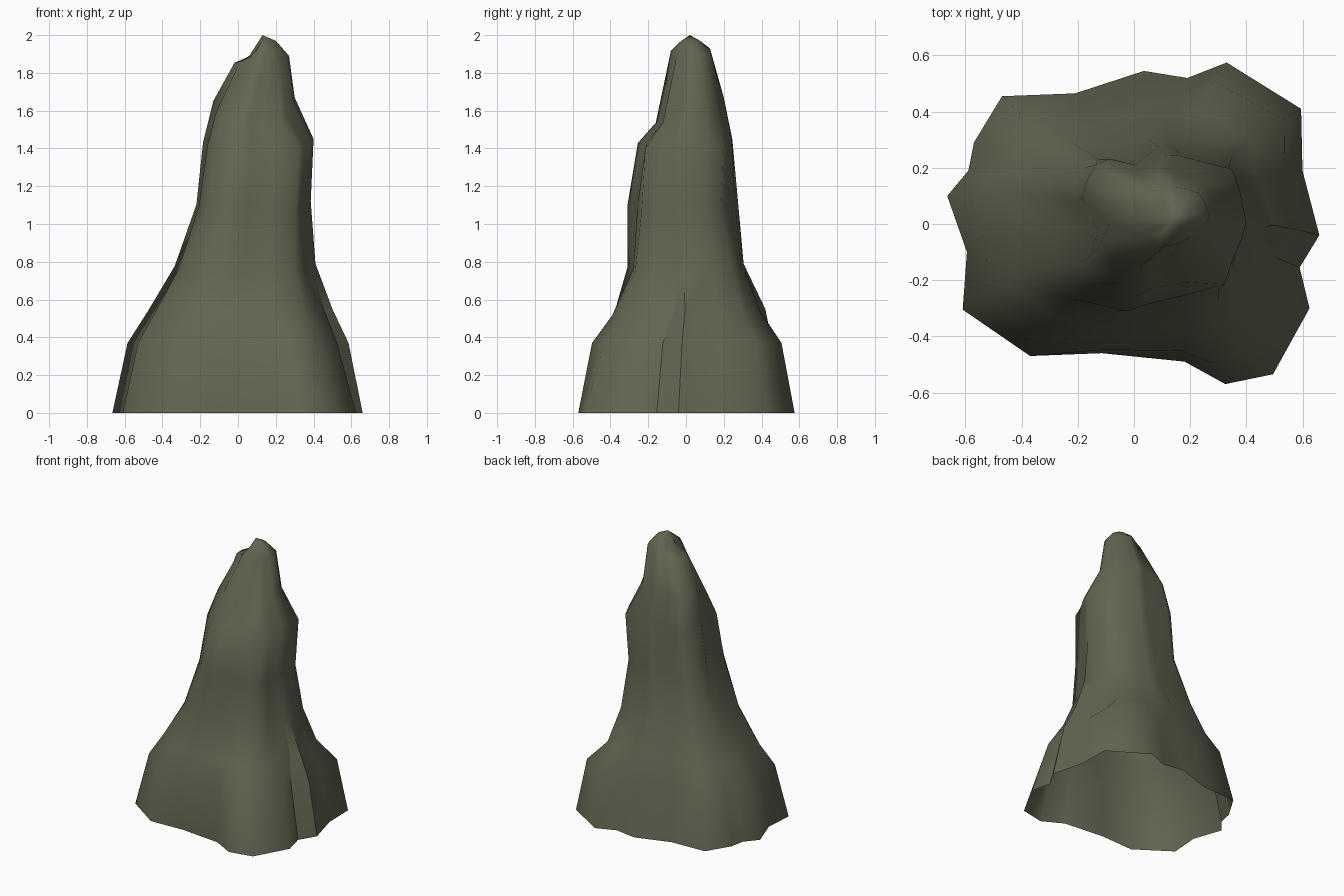
import bpy, bmesh, math

if "Cube" in bpy.data.objects:
    bpy.data.objects.remove(bpy.data.objects["Cube"])

# Footprint of the rock, counter-clockwise from the right
BASE = [(.66, -.04), (.60, .19), (.595, .41), (.33, .575), (.19, .52), (.035, .545),
        (-.21, .465), (-.47, .455), (-.57, .29), (-.59, .19), (-.665, .10), (-.595, -.10),
        (-.61, -.305), (-.37, -.47), (-.115, -.46), (.18, -.49), (.325, -.57),
        (.495, -.535), (.625, -.30), (.59, -.155)]
# Cross-section of the upper column, same order
COLUMN = [(.40, -.02), (.385, .10), (.36, .19), (.24, .225), (.16, .25), (.10, .255),
          (-.02, .21), (-.12, .23), (-.17, .205), (-.195, .15), (-.21, .07), (-.14, -.05),
          (-.16, -.14), (-.09, -.20), (-.01, -.31), (.05, -.305), (.18, -.27),
          (.31, -.24), (.34, -.16), (.38, -.08)]
MID = (.095, -.03)

# Height, blend from footprint to column, and
# reach of the silhouette in eight compass directions (right, back-right, back, ...)
RINGS = [
    (.37, .0, [.585, .64, .505, .565, .585, .56, .50, .59]),
    (.55, .35, [.50, .51, .42, .47, .475, .46, .39, .50]),
    (.79, .7, [.41, .42, .305, .375, .335, .345, .31, .405]),
    (1.12, .9, [.385, .365, .275, .266, .22, .265, .31, .38]),
    (1.45, 1, [.40, .385, .245, .246, .185, .205, .255, .38]),
    (1.67, 1, [.30, .28, .20, .195, .13, .135, .16, .25]),
    (1.93, 1, [.27, .24, .13, .064, .02, .01, .08, .18]),
]
DIRS = [(math.cos(k * math.pi / 4), math.sin(k * math.pi / 4)) for k in range(8)]
PEAK = (.13, .02, 2)


def fit_ring(z, blend, reach):
    """Blend the two sections, then scale to the reach in all eight directions."""
    cx, cy = (reach[0] - reach[4]) / 2, (reach[2] - reach[6]) / 2
    goal = [r - cx * dx - cy * dy for r, (dx, dy) in zip(reach, DIRS)]
    sect = [(bx * .5 * (1 - blend) + (x - MID[0]) * blend, by * .5 * (1 - blend) + (y - MID[1]) * blend)
            for (bx, by), (x, y) in zip(BASE, COLUMN)]
    ang = [math.atan2(y, x) for x, y in sect]
    rad = [math.hypot(x, y) for x, y in sect]
    if z < 1:                       # the cleft on the right narrows upwards
        ang[0], ang[-1] = -.04, {.37: -.24, .55: -.17, .79: -.07}[z]
    if z > 1.9:                     # the crown is rounder
        rad = [.4 * r + .6 * .27 for r in rad]
    for _ in range(8):
        pts = [(r * math.cos(a), r * math.sin(a)) for r, a in zip(rad, ang)]
        ratio = [g / max(x * dx + y * dy for x, y in pts) for g, (dx, dy) in zip(goal, DIRS)]
        for i, a in enumerate(ang):
            k = (a / (math.pi / 4)) % 8
            j, f = int(k) % 8, k % 1
            rad[i] *= ratio[j] * (1 - f) + ratio[(j + 1) % 8] * f
    return [(cx + r * math.cos(a), cy + r * math.sin(a), a) for r, a in zip(rad, ang)]


bm = bmesh.new()
rows = [[bm.verts.new((x, y, 0)) for x, y in BASE]]
for z, blend, reach in RINGS:
    row, cap = [], []
    for x, y, a in fit_ring(z, blend, reach):
        h, c = z, math.cos(a)
        if .5 < z < 1.7:            # rings dip towards the diagonals
            h -= .05 * math.sin(2 * a) ** 2
        if z == 1.67:               # ledge drops at the front
            h -= .12 * max(0, -math.sin(a))
        if z == 1.93:               # crown is lower on its left and right shoulders
            h -= (.08 if c < 0 else .04) * abs(c)
            cap.append(bm.verts.new((PEAK[0] + (x - PEAK[0]) * .5, PEAK[1] + (y - PEAK[1]) * .5,
                                     1.97 - .09 * max(0, -c))))
        row.append(bm.verts.new((x, y, h)))
    rows.append(row)
rows.append(cap)

# Wall between rings, then the peak; the underside stays open
N = len(BASE)
for lo, hi in zip(rows, rows[1:]):
    for i in range(N):
        j = (i + 1) % N
        bm.faces.new((lo[i], lo[j], hi[j], hi[i]))
peak = bm.verts.new(PEAK)
for i in range(N):
    bm.faces.new((cap[i], cap[(i + 1) % N], peak))

mesh = bpy.data.meshes.new("rock_spire")
bm.verts.index_update()
cleft_edges = [(rows[r][i], rows[r + 1][i]) for r in range(3) for i in (0, N - 1)]
cleft_edges = {tuple(sorted((a.index, b.index))) for a, b in cleft_edges}
bm.to_mesh(mesh)
bm.free()
rock = bpy.data.objects.new("rock_spire", mesh)
bpy.context.collection.objects.link(rock)

# Mossy grey-green stone
stone = bpy.data.materials.new("olive_stone")
stone.diffuse_color = (.125, .13, .083, 1)
stone.use_nodes = True
stone.node_tree.nodes["Principled BSDF"].inputs["Base Color"].default_value = stone.diffuse_color
mesh.materials.append(stone)

# Smooth rock with the two edges of the cleft kept sharp
bpy.context.view_layer.objects.active = rock
rock.select_set(True)
bpy.ops.object.shade_smooth_by_angle(angle=math.radians(75))
for e in mesh.edges:
    if tuple(sorted(e.vertices)) in cleft_edges:
        e.use_edge_sharp = True
